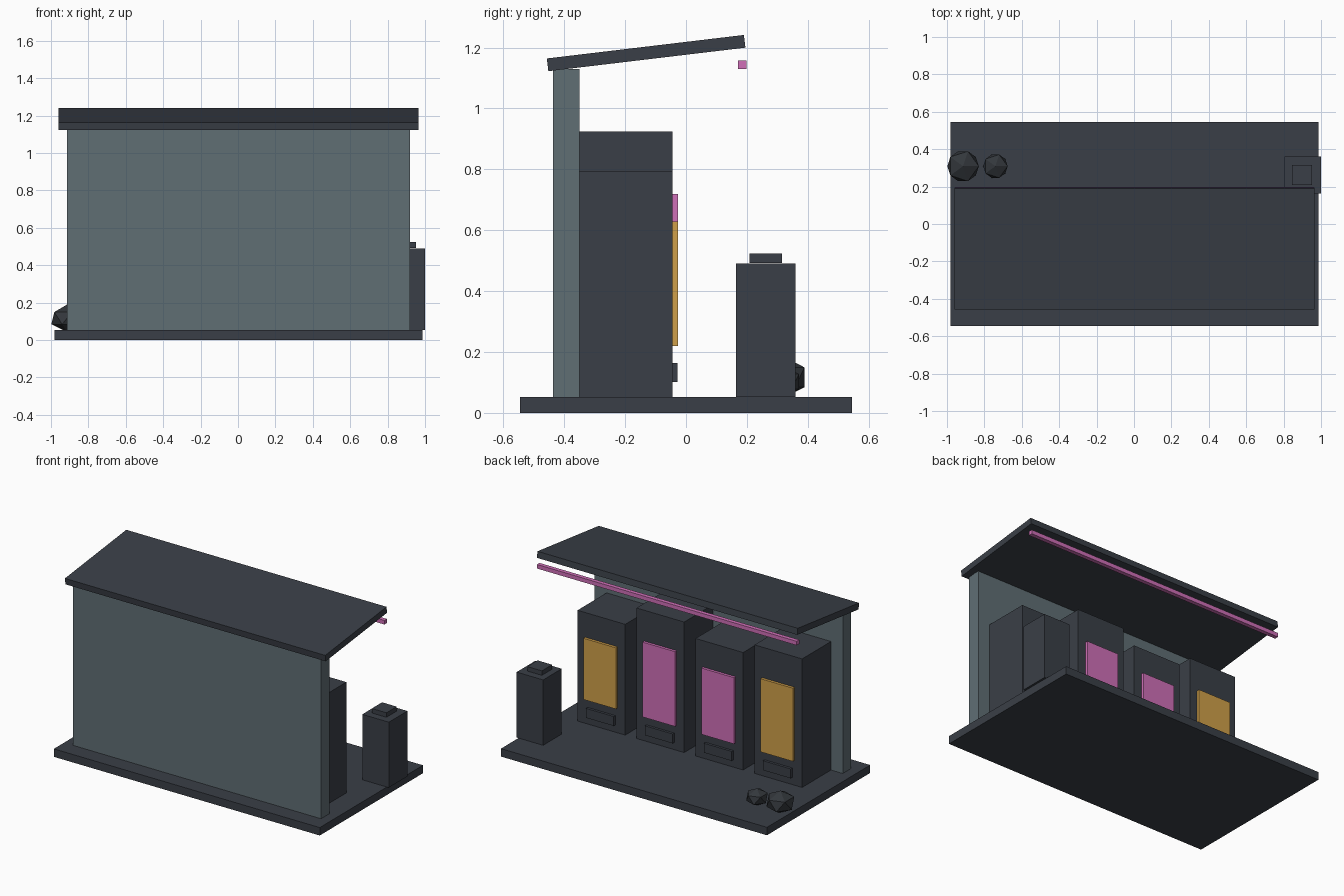
import bpy, math

if "Cube" in bpy.data.objects:
    bpy.data.objects.remove(bpy.data.objects["Cube"])


def material(name, hex_code):
    def lin(c):
        c /= 255
        return c / 12.92 if c <= 0.04045 else ((c + 0.055) / 1.055) ** 2.4
    m = bpy.data.materials.new(name)
    m.diffuse_color = [lin(int(hex_code[i:i + 2], 16)) for i in (0, 2, 4)] + [1]
    m.use_nodes = True
    m.node_tree.nodes["Principled BSDF"].inputs["Base Color"].default_value = m.diffuse_color
    return m


DARK = material("dark_slate", "3A3F47")
WALL = material("grey_teal", "606E74")
ROCK = material("charcoal", "33373C")
PINK = material("neon_pink", "D070B8")
AMBER = material("amber", "D0A04A")


def box(name, x, y, z, mat):
    """Box from (min, max) ranges on each axis."""
    bpy.ops.mesh.primitive_cube_add(size=1, location=[sum(r) / 2 for r in (x, y, z)])
    o = bpy.context.object
    o.name = name
    o.scale = [r[1] - r[0] for r in (x, y, z)]
    o.data.materials.append(mat)
    return o


FLOOR = 0.053
CX = 0.003

# shelter: floor slab, wall, tilted roof and light strip
box("floor_slab", (CX - 0.983, CX + 0.983), (-0.545, 0.545), (0, FLOOR), DARK)
box("rear_wall", (CX - 0.917, CX + 0.917), (-0.437, -0.35), (FLOOR, 1.13), WALL)
roof = box("roof", (CX - 0.962, CX + 0.962), (-0.457, 0.195), (1.161, 1.203), DARK)
roof.rotation_euler.x = math.radians(6.8)
box("light_strip", (CX - 0.96, CX + 0.96), (0.171, 0.198), (1.13, 1.157), PINK)

# vending machines: body, glowing panel and tray
machines = [(0.793, 0.628, AMBER), (0.925, 0.719, PINK),
            (0.838, 0.662, PINK), (0.912, 0.708, AMBER)]
for i, (top, panel_top, mat) in enumerate(machines):
    x = CX + 0.436 * (1.5 - i)
    n = i + 1
    box(f"machine_body_{n}", (x - 0.176, x + 0.176), (-0.35, -0.045), (FLOOR, top), DARK)
    box(f"machine_panel_{n}", (x - 0.12, x + 0.12), (-0.046, -0.027), (0.219, panel_top), mat)
    box(f"machine_tray_{n}", (x - 0.103, x + 0.103), (-0.046, -0.028), (0.101, 0.164), DARK)

# waste bin with lid
box("bin_body", (0.804, 1.0), (0.164, 0.36), (FLOOR, 0.49), DARK)
box("bin_lid", (0.844, 0.952), (0.208, 0.316), (0.493, 0.523), DARK)

# faceted refuse bags
for n, (x, z, r, rz) in enumerate([(-0.914, 0.117, 0.094, 0.073),
                                   (-0.741, 0.103, 0.073, 0.056)], 1):
    bpy.ops.mesh.primitive_ico_sphere_add(subdivisions=1, radius=1, location=(x, 0.309, z))
    o = bpy.context.object
    o.name = f"refuse_bag_{n}"
    o.scale = (r, r, rz)
    o.data.materials.append(ROCK)
